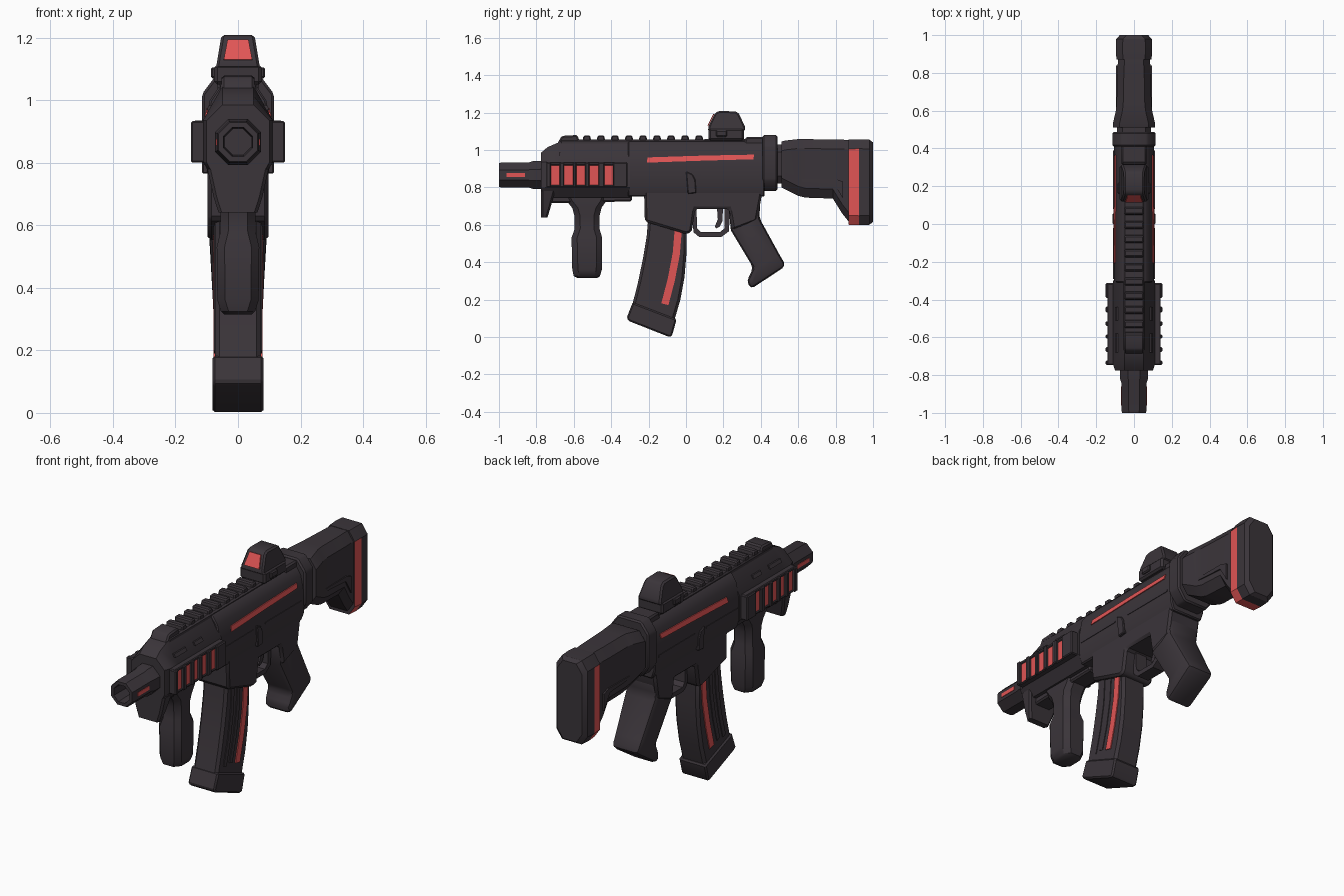
import bpy, bmesh, math

if "Cube" in bpy.data.objects:
    bpy.data.objects.remove(bpy.data.objects["Cube"])

def material(name, rgb):
    m = bpy.data.materials.new(name)
    m.diffuse_color = (*rgb, 1)
    m.use_nodes = True
    m.node_tree.nodes["Principled BSDF"].inputs["Base Color"].default_value = m.diffuse_color
    return m

DARK = material("dark_charcoal", (0.043, 0.035, 0.042))
RED = material("glow_red", (0.75, 0.09, 0.09))

def finish(bm, name, mat, bevel=0, segs=1):
    """Fix normals, bevel hard edges, shade smooth by angle."""
    bmesh.ops.recalc_face_normals(bm, faces=bm.faces)
    if bevel:
        edges = [e for e in bm.edges if len(e.link_faces) == 2 and e.calc_face_angle(0) > math.radians(32)]
        bmesh.ops.bevel(bm, geom=edges, offset=bevel, segments=segs, profile=0.5,
                        affect='EDGES', clamp_overlap=True)
    me = bpy.data.meshes.new(name)
    bm.to_mesh(me)
    bm.free()
    me.materials.append(mat)
    ob = bpy.data.objects.new(name, me)
    bpy.context.collection.objects.link(ob)
    bpy.ops.object.select_all(action='DESELECT')
    ob.select_set(True)
    bpy.context.view_layer.objects.active = ob
    bpy.ops.object.shade_smooth_by_angle(angle=math.radians(32))
    return ob

def skin(bm, rings):
    """Join equal rings of points into a capped solid."""
    vr = [[bm.verts.new(p) for p in r] for r in rings]
    n = len(vr[0])
    for a, b in zip(vr, vr[1:]):
        for i in range(n):
            bm.faces.new((a[i], a[(i + 1) % n], b[(i + 1) % n], b[i]))
    bm.faces.new(vr[0])
    bm.faces.new(vr[-1][::-1])

def loft(name, stations, mat=DARK, axis='y', bevel=0, segs=1):
    bm = bmesh.new()
    skin(bm, [[(x, p, a) if axis == 'y' else (x, a, p) for x, a in pts] for p, pts in stations])
    return finish(bm, name, mat, bevel, segs)

def prism(name, prof, w, mat=DARK, bevel=0, segs=1):
    """Side (y, z) profile spread to half width w, a number or function of z."""
    f = w if callable(w) else (lambda z: w)
    bm = bmesh.new()
    skin(bm, [[(s * f(z), y, z) for y, z in prof] for s in (-1, 1)])
    return finish(bm, name, mat, bevel, segs)

def side_pair(name, shapes, x0, x1, mat=DARK, bevel=0):
    """Side (y, z) outlines as slabs between depths x0 and x1 on both sides."""
    g0, g1 = [g if callable(g) else (lambda z, g=g: g) for g in (x0, x1)]
    bm = bmesh.new()
    for prof in shapes:
        for s in (-1, 1):
            skin(bm, [[(s * g(z), y, z) for y, z in prof] for g in (g0, g1)])
    return finish(bm, name, mat, bevel)

def rect(y0, y1, z0, z1):
    return [(y0, z0), (y1, z0), (y1, z1), (y0, z1)]

def mirrored(half):
    return half + [(-x, a) for x, a in reversed(half)]

def octo(w, a0, a1, cx, ca):
    return mirrored([(w - cx, a1), (w, a1 - ca), (w, a0 + ca), (w - cx, a0)])

def circle(r, zc=0.866, n=8):
    return [(r * math.cos(math.tau * (i + .5) / n), zc + r * math.sin(math.tau * (i + .5) / n)) for i in range(n)]

# Barrel and hollow muzzle, with side slots
loft("muzzle", [(-0.74, circle(.08)), (-0.82, circle(.08)), (-0.84, circle(.073)), (-0.985, circle(.073)),
                (-1.0, circle(.068)), (-1.0, circle(.05)), (-0.88, circle(.045))])
side_pair("muzzle_slots", [rect(-.96, -.86, .855, .876)], .064, .070, RED)

# Handguard with chamfered front, front lip and bottom rail
def guard_section(top, w):
    return mirrored([(.05, top), (w, .935), (w, .80), (.07, .745)])
loft("handguard", [(-.775, guard_section(.985, .10)), (-.74, guard_section(1.015, .112)),
                   (-.67, guard_section(1.045, .112)), (-.30, guard_section(1.045, .112))])
loft("front_lip", [(.64, octo(.062, -.775, -.74, .01, .01)), (.69, octo(.078, -.775, -.725, .01, .01)),
                   (.78, octo(.098, -.775, -.70, .01, .01))], axis='z')
prism("bottom_rail", [(-.74, .76), (-.74, .715), (-.29, .725), (-.29, .76)], .05, bevel=.008)
slope = lambda off: (lambda z: .05 + .062 * (1.045 - z) / .11 + off)
side_pair("handguard_tabs", [rect(-.68, -.58, .968, .985), rect(-.51, -.44, .968, .985)], slope(-.01), slope(.008))

# Side vent panels: base, red vents, frame rails and ribs
side_pair("vent_base", [rect(-.745, -.315, .80, .935)], .09, .128, bevel=.008)
vents = [-.70, -.628, -.562, -.492, -.414]
side_pair("vent_glow", [rect(y - .03, y + .03, .812, .918) for y in vents], .127, .135, RED)
side_pair("vent_rails", [rect(-.745, -.315, .918, .935), rect(-.745, -.315, .80, .812)], .10, .141, bevel=.004)
edges = [-.747] + [v for y in vents for v in (y - .023, y + .023)] + [-.313]
side_pair("vent_ribs", [rect(edges[i], edges[i + 1], .80, .933) for i in range(0, len(edges), 2)],
          .10, .15, bevel=.005)

# Upper receiver with glowing stripes on its sloping shoulder
upper = mirrored([(.06, 1.045), (.09, 1.0), (.107, .92), (.107, .80), (.09, .75)])
loft("upper_receiver", [(-.31, upper), (.42, upper)], bevel=.006)
shoulder = lambda off: (lambda z: .09 + .017 * (1.0 - z) / .08 + off)
side_pair("receiver_stripes", [[(-.21, .932), (.1, .943), (.36, .95), (.365, .975), (.1, .97), (-.205, .96)]],
          shoulder(-.003), shoulder(.005), RED)
side_pair("receiver_seam", [[(-.29, .86), (-.02, .862), (-.02, .872), (-.29, .87)], rect(.08, .39, .862, .872)],
          .10, .110)

# Lower receiver with magazine well
prism("lower_receiver", [(-.225, .81), (-.22, .617), (.0, .55), (.03, .56), (.05, .685), (.23, .685),
                         (.25, .57), (.38, .62), (.40, .73), (.415, .81)], .097, bevel=.012)
side_pair("selector_lever", [[(0, .885), (.035, .87), (.05, .84), (.055, .77), (.01, .765), (.005, .82)]],
          .095, .115, bevel=.004)

# Trigger and its guard
prism("trigger_guard", [(.03, .70), (.04, .56), (.07, .535), (.19, .535), (.23, .565), (.235, .70),
                        (.206, .70), (.206, .58), (.18, .56), (.08, .56), (.06, .58), (.055, .70)], .035)
prism("trigger", [(.165, .70), (.198, .70), (.195, .62), (.18, .59), (.16, .58), (.155, .592), (.17, .63)], .018)

# Pistol grip
prism("pistol_grip", [(.225, .72), (.24, .57), (.36, .37), (.325, .30), (.345, .255), (.535, .38), (.50, .44),
                      (.39, .64), (.40, .72)], lambda z: .075 + .05 * min(max(z - .25, 0), .4), bevel=.025, segs=2)

# Curved magazine with floor plate, ribs and glowing strip
prism("magazine", [(-.20, .66), (-.21, .54), (-.23, .42), (-.257, .29), (-.29, .16), (-.065, .08), (-.03, .20),
                   (-.008, .32), (.002, .44), (.004, .60)], .073, bevel=.014)
prism("magazine_floor", [(-.285, .185), (-.318, .10), (-.30, .083), (-.09, .0), (-.075, .005), (-.05, .095)],
      .081, bevel=.012)
def strip(pts, w):
    return [(y - w, z) for y, z in pts] + [(y + w, z - .01) for y, z in reversed(pts)]
side_pair("magazine_ribs", [strip([(-.15 + d, .62), (-.16 + d, .47), (-.185 + d, .33), (-.22 + d, .2)], .012)
                            for d in (0, .05)], .07, .077)
side_pair("magazine_strip", [strip([(-.042, .57), (-.052, .45), (-.079, .31), (-.113, .18)], .019)],
          .071, .078, RED)

# Vertical foregrip
fore = [(.75, -.65, -.42, .06), (.73, -.64, -.425, .06), (.69, -.608, -.452, .06), (.65, -.597, -.462, .056),
        (.58, -.595, -.463, .056), (.53, -.612, -.448, .068), (.36, -.608, -.45, .066), (.325, -.60, -.46, .055),
        (.315, -.58, -.475, .045)]
loft("foregrip", [(z, octo(w, a, b, .025, .03)) for z, a, b, w in fore], axis='z')

# Top rail with teeth, front block and rear collar
prism("top_rail", [(-.68, 1.02), (-.67, 1.055), (.42, 1.058), (.42, 1.02)], .056, bevel=.008)
for i in range(11):
    y = -.53 + i * .075
    prism("rail_tooth_%d" % (i + 1), [(y - .024, 1.04), (y - .018, 1.077), (y + .018, 1.077), (y + .024, 1.04)],
          .05, bevel=.006)
prism("front_rail_block", [(-.69, 1.03), (-.665, 1.075), (-.58, 1.08), (-.565, 1.03)], .052, bevel=.008)
prism("rear_rail_block", [(.31, 1.03), (.32, 1.07), (.42, 1.07), (.42, 1.03)], .065, bevel=.008)
loft("receiver_collar", [(.41, octo(.115, .78, 1.08, .045, .06)), (.488, octo(.115, .78, 1.08, .045, .06))],
     bevel=.008)
loft("stock_joint", [(.47, octo(.09, .82, 1.03, .03, .04)), (.53, octo(.09, .82, 1.03, .03, .04))])

# Reflex sight: base, side knobs, tapered hood and red lens
prism("sight_base", rect(.12, .31, 1.05, 1.115), .076, bevel=.01)
side_pair("sight_knobs", [rect(.16, .22, 1.07, 1.105)], .06, .087, bevel=.006)
prism("sight_hood", [(.118, 1.10), (.12, 1.125), (.157, 1.20), (.18, 1.208), (.265, 1.206), (.282, 1.195),
                     (.318, 1.12), (.315, 1.10)], lambda z: .071 - .17 * (z - 1.10), bevel=.008)
prism("sight_lens", [(.121, 1.128), (.115, 1.13), (.146, 1.194), (.152, 1.192)],
      lambda z: .046 - .19 * (z - 1.128), RED)

# Shoulder stock
stock = [(.51, .112, .80, 1.045), (.53, .112, .79, 1.05), (.60, .096, .755, 1.058), (.64, .092, .745, 1.058),
         (.785, .089, .74, 1.055), (.835, .087, .66, 1.055), (.875, .084, .61, 1.053)]
loft("stock", [(y, octo(w, a, b, .035, .05)) for y, w, a, b in stock])
side_pair("stock_panel", [[(.62, .83), (.79, .82), (.84, .74), (.84, .83), (.80, .845), (.62, .845)]], .08, .096)

# Butt pad with a red band on its sides and underside
pad = [(.87, .093, .60, 1.055), (.925, .096, .598, 1.057), (.98, .094, .60, 1.055), (1.0, .075, .615, 1.04)]
butt = loft("butt_pad", [(y, octo(w, a, b, .035, .05)) for y, w, a, b in pad])
butt.data.materials.append(RED)
for f in butt.data.polygons:
    if .88 < f.center.y < .92 and f.normal.z < .3 and abs(f.normal.y) < .5:
        f.material_index = 1
